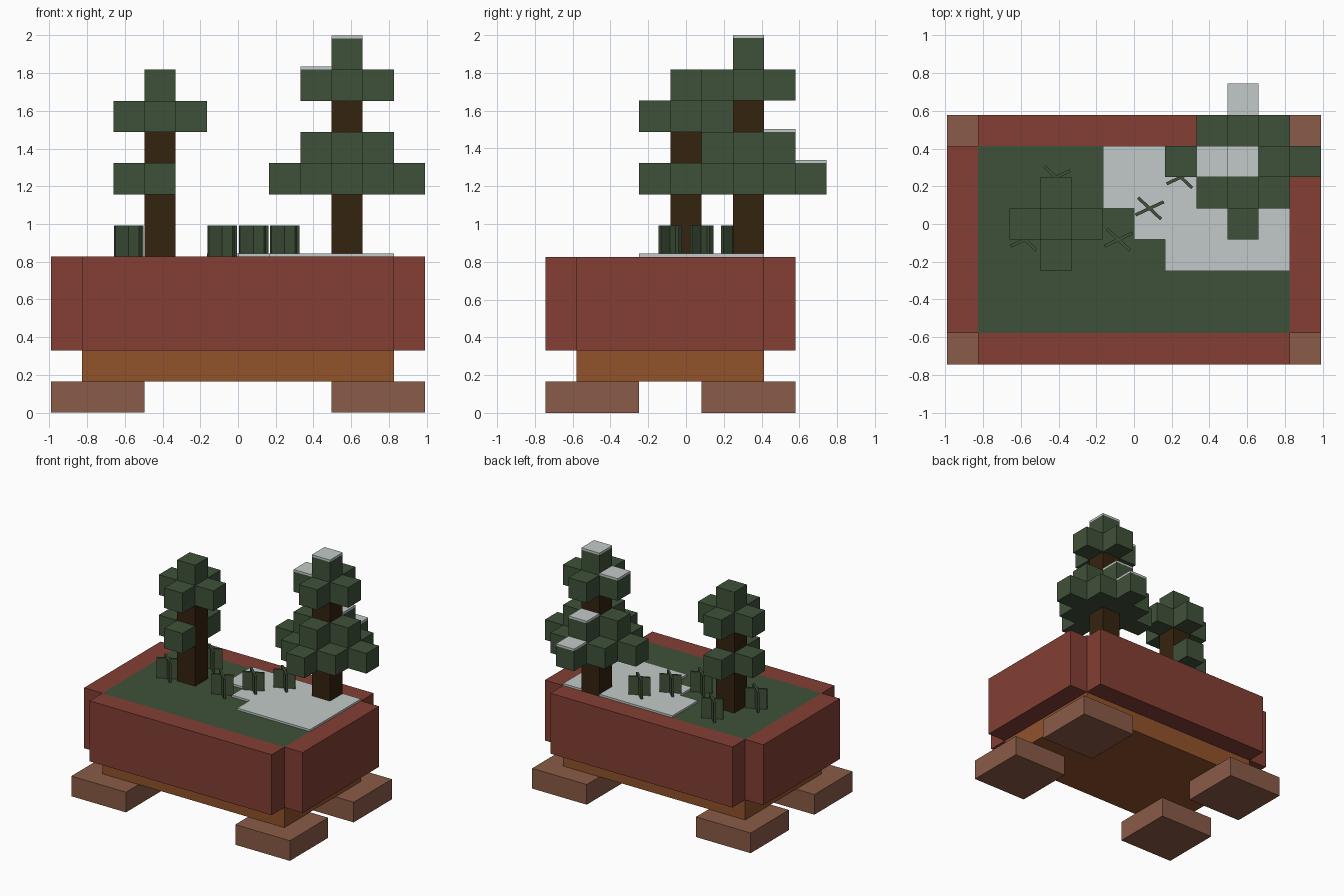
import bpy, bmesh, math
from mathutils import Matrix, Vector

if "Cube" in bpy.data.objects:
    bpy.data.objects.remove(bpy.data.objects["Cube"])

U = 2 / 12.1          # one block
SNOW = 0.1            # snow thickness in blocks


def material(name, hex_code):
    mat = bpy.data.materials.new(name)
    srgb = [int(hex_code[i:i + 2], 16) / 255 for i in (0, 2, 4)]
    lin = [c / 12.92 if c <= 0.04045 else ((c + 0.055) / 1.055) ** 2.4 for c in srgb]
    mat.diffuse_color = (*lin, 1)
    mat.use_nodes = True
    mat.node_tree.nodes["Principled BSDF"].inputs["Base Color"].default_value = mat.diffuse_color
    return mat


RED = material("red_clay", "833F34")
TAN = material("tan_clay", "8A5B47")
ORANGE = material("orange_clay", "91522B")
GREEN = material("leaf_green", "3F5139")
BARK = material("dark_bark", "35230F")
WHITE = material("snow_white", "C2CAC8")


def to_world(x, y, z):
    """Block grid (12 x 9 x 12) to scene units."""
    return Vector(((x - 6) * U, (y - 4.5) * U, z * U))


def boxes(name, mat, spans):
    """One object from boxes given as (x0, x1, y0, y1, z0, z1) in blocks."""
    bm = bmesh.new()
    for x0, x1, y0, y1, z0, z1 in spans:
        lo, hi = to_world(x0, y0, z0), to_world(x1, y1, z1)
        bmesh.ops.create_cube(bm, size=1, matrix=Matrix.Translation((lo + hi) / 2)
                              @ Matrix.Diagonal((*(hi - lo), 1)))
    return finish(name, mat, bm)


def finish(name, mat, bm):
    mesh = bpy.data.meshes.new(name)
    bm.to_mesh(mesh)
    bm.free()
    mesh.materials.append(mat)
    obj = bpy.data.objects.new(name, mesh)
    bpy.context.collection.objects.link(obj)
    return obj


def cube(x, y, z):
    return (x, x + 1, y, y + 1, z, z + 1)


def cap(x, y, z):
    return (x, x + 1, y, y + 1, z, z + SNOW)


def diamond(cx, cy, z, radius):
    """Ring of leaf blocks around a trunk, leaving the trunk cell free."""
    r = range(-radius, radius + 1)
    return [cube(cx + i, cy + j, z) for i in r for j in r
            if 0 < abs(i) + abs(j) <= radius]


# Planter
boxes("feet", TAN, [(x, x + 3, y, y + 3, 0, 1) for x in (0, 9) for y in (0, 5)])
boxes("base_slab", ORANGE, [(1, 11, 1, 7, 1, 2)])
boxes("planter_walls", RED, [(1, 11, 0, 1, 2, 5), (1, 11, 7, 8, 2, 5),
                             (0, 1, 1, 7, 2, 5), (11, 12, 1, 7, 2, 5)])
boxes("grass", GREEN, [(1, 11, 1, 7, 2, 5)])

# Stepped snow patch on the grass
boxes("ground_snow", WHITE, [(x0, 11, y0, y1, 5, 5 + SNOW)
                             for x0, y0, y1 in ((7, 3, 4), (6, 4, 5), (5, 5, 7))])

# Small tree
boxes("small_trunk", BARK, [(3, 4, 4, 5, 5, 10)])
boxes("small_tree_leaves", GREEN,
      [cube(2, 4, 7), cube(3, 3, 7), cube(3, 5, 7)]
      + diamond(3, 4, 9, 1) + [cube(3, 4, 10)])

# Tall tree with snow caps
boxes("tall_trunk", BARK, [(9, 10, 6, 7, 5, 11)])
boxes("tall_tree_leaves", GREEN,
      diamond(9, 6, 7, 2) + diamond(9, 6, 8, 1)
      + diamond(9, 6, 10, 1) + [cube(9, 6, 11)])
boxes("tree_snow", WHITE, [cap(9, 6, 12), cap(8, 6, 11), cap(9, 7, 9), cap(9, 8, 8)])

# Tufts: two thin crossed plates each
bm = bmesh.new()
for x, y in ((2.5, 4), (3.5, 6), (5.5, 4), (6.5, 5), (7.5, 6)):
    for angle in (25, -43):
        bmesh.ops.create_cube(bm, size=1, matrix=Matrix.Translation(to_world(x, y, 5.5))
                              @ Matrix.Rotation(math.radians(angle), 4, 'Z')
                              @ Matrix.Diagonal((U, 0.1 * U, U, 1)))
finish("grass_tufts", GREEN, bm)
